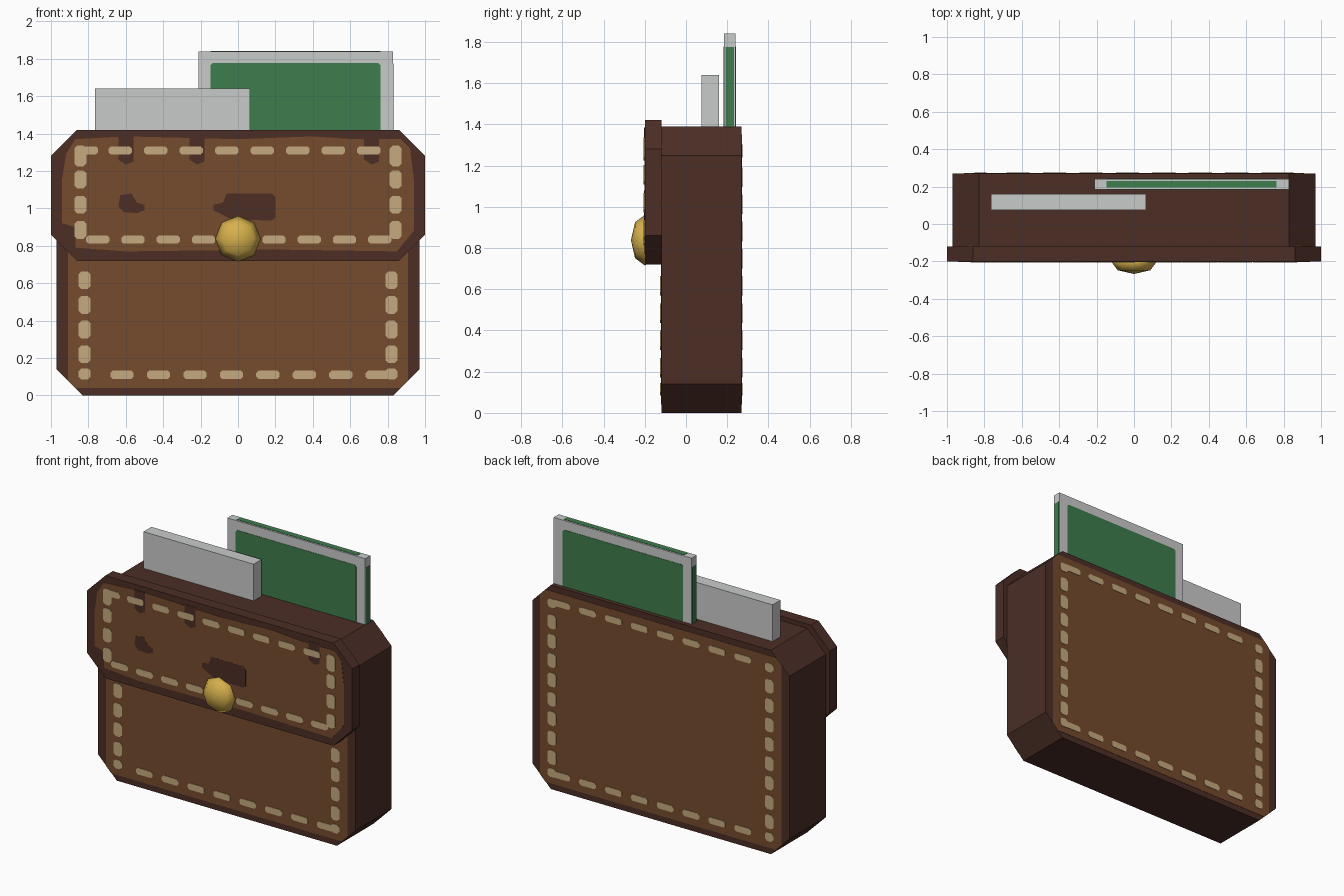
import bpy, bmesh, math
from mathutils import Matrix

if "Cube" in bpy.data.objects:
    bpy.data.objects.remove(bpy.data.objects["Cube"])


def material(name, r, g, b):
    m = bpy.data.materials.new(name)
    lin = [((c / 255 + 0.055) / 1.055) ** 2.4 for c in (r, g, b)]
    m.diffuse_color = (*lin, 1)
    m.use_nodes = True
    m.node_tree.nodes["Principled BSDF"].inputs["Base Color"].default_value = m.diffuse_color
    return m


DARK = material("dark_leather", 76, 46, 38)
BROWN = material("brown_leather", 118, 75, 45)
THREAD = material("thread", 198, 170, 128)
GREY = material("card_grey", 201, 203, 202)
GREEN = material("card_green", 61, 125, 76)
GOLD = material("gold", 214, 176, 76)


def finish(name, bm, mat):
    bmesh.ops.recalc_face_normals(bm, faces=bm.faces)
    me = bpy.data.meshes.new(name)
    bm.to_mesh(me)
    bm.free()
    me.materials.append(mat)
    ob = bpy.data.objects.new(name, me)
    bpy.context.collection.objects.link(ob)
    return ob


def prisms(name, outlines, y0, y1, mat):
    """Extrude (x, z) outlines from y0 to y1 into one object."""
    bm = bmesh.new()
    for pts in outlines:
        a = [bm.verts.new((x, y0, z)) for x, z in pts]
        b = [bm.verts.new((x, y1, z)) for x, z in pts]
        bm.faces.new(a)
        bm.faces.new(b[::-1])
        n = len(pts)
        for i in range(n):
            j = (i + 1) % n
            bm.faces.new((a[i], b[i], b[j], a[j]))
    return finish(name, bm, mat)


def cut_rect(x0, x1, z0, z1, c):
    """Rectangle outline with chamfered corners."""
    return [(x0 + c, z0), (x1 - c, z0), (x1, z0 + c), (x1, z1 - c),
            (x1 - c, z1), (x0 + c, z1), (x0, z1 - c), (x0, z0 + c)]


def rect(x0, x1, z0, z1):
    return [(x0, z0), (x1, z0), (x1, z1), (x0, z1)]


def h_stitch(x, z, w=0.125):
    return cut_rect(x - w / 2, x + w / 2, z - 0.022, z + 0.022, 0.012)


def v_stitch(x, z, h=0.095):
    return cut_rect(x - 0.032, x + 0.032, z - h / 2, z + h / 2, 0.015)


# Pouch body and flap
prisms("pouch_body", [cut_rect(-0.97, 0.97, 0, 1.39, 0.14)], -0.12, 0.27, DARK)
prisms("flap", [cut_rect(-1, 1, 0.72, 1.42, 0.14)], -0.20, -0.12, DARK)

# Lighter leather panels
panel = cut_rect(-0.91, 0.91, 0.04, 1.35, 0.04)
prisms("front_panel", [panel], -0.122, -0.115, BROWN)
prisms("back_panel", [panel], 0.265, 0.272, BROWN)
flap_panel = [(-0.87, 0.79), (-0.6, 0.77), (0.2, 0.78), (0.85, 0.77), (0.89, 0.82), (0.94, 0.88),
              (0.94, 1.16), (0.92, 1.32), (0.87, 1.37), (0.62, 1.37), (0.4, 1.385), (0, 1.37),
              (-0.6, 1.385), (-0.87, 1.37), (-0.92, 1.29), (-0.94, 1.16), (-0.94, 0.92), (-0.87, 0.9)]
prisms("flap_panel", [flap_panel], -0.202, -0.195, BROWN)

# Worn patches on the flap
patches = [
    [(-0.63, 1.07), (-0.57, 1.08), (-0.54, 1.03), (-0.5, 1.02), (-0.5, 0.99),
     (-0.54, 0.975), (-0.61, 0.98), (-0.64, 1.01)],
    [(-0.06, 1.08), (0.18, 1.08), (0.2, 1.06), (0.2, 0.95), (0.18, 0.935), (-0.03, 0.94),
     (-0.13, 0.99), (-0.13, 1.02), (-0.08, 1.03)],
]
for x in (-0.6, -0.22, 0.715):
    patches.append([(x - 0.04, 1.26), (x, 1.235), (x + 0.04, 1.25), (x + 0.04, 1.385), (x - 0.04, 1.385)])
prisms("worn_patches", patches, -0.203, -0.196, DARK)

# Flap stitching
st = [h_stitch(-0.63 + 0.19 * i, 1.31) for i in range(8)]
st += [h_stitch(-0.75 + 0.1885 * i, 0.833) for i in range(9)]
for s in (-1, 1):
    st += [v_stitch(0.843 * s, z) for z in (1.155, 1.02, 0.885)]
    st.append(v_stitch(0.843 * s, 1.28, 0.11))
st.append(h_stitch(-0.81, 1.31))
prisms("flap_stitching", st, -0.205, -0.197, THREAD)

# Body stitching, front and back
st = []
for s in (-1, 1):
    st += [v_stitch(0.82 * s, 0.22 + 0.132 * i) for i in range(8)]
    st += [v_stitch(0.82 * s, z, 0.06) for z in (0.115, 1.27)]
for z in (0.11, 1.28):
    st += [h_stitch(-0.62 + 0.195 * i, z) for i in range(8)]
prisms("front_stitching", [p for p in st if p[0][1] < 0.7], -0.125, -0.117, THREAD)
prisms("back_stitching", st, 0.267, 0.275, THREAD)

# Clasp button: squashed low-poly ball
bm = bmesh.new()
bmesh.ops.create_uvsphere(bm, u_segments=8, v_segments=4, radius=1)
bm.transform(Matrix.Translation((0, -0.2, 0.838)) @ Matrix.Diagonal((0.123, 0.067, 0.123, 1))
             @ Matrix.Rotation(math.pi / 2, 4, "X"))
for f in bm.faces:
    f.smooth = True
finish("clasp_button", bm, GOLD)

# Plain card and banknote card sticking out of the top
prisms("plain_card", [rect(-0.765, 0.065, 1.2, 1.64)], 0.075, 0.16, GREY)
prisms("tall_card", [rect(-0.21, 0.83, 1.2, 1.84)], 0.185, 0.24, GREY)
# Green insets on the faces, edges and top of the tall card
prisms("green_faces", [cut_rect(-0.147, 0.763, 1.2, 1.777, 0.012)], 0.183, 0.242, GREEN)
prisms("green_edges", [rect(-0.212, 0.832, 1.2, 1.775)], 0.191, 0.234, GREEN)
prisms("green_top", [rect(-0.147, 0.763, 1.2, 1.842)], 0.195, 0.23, GREEN)
